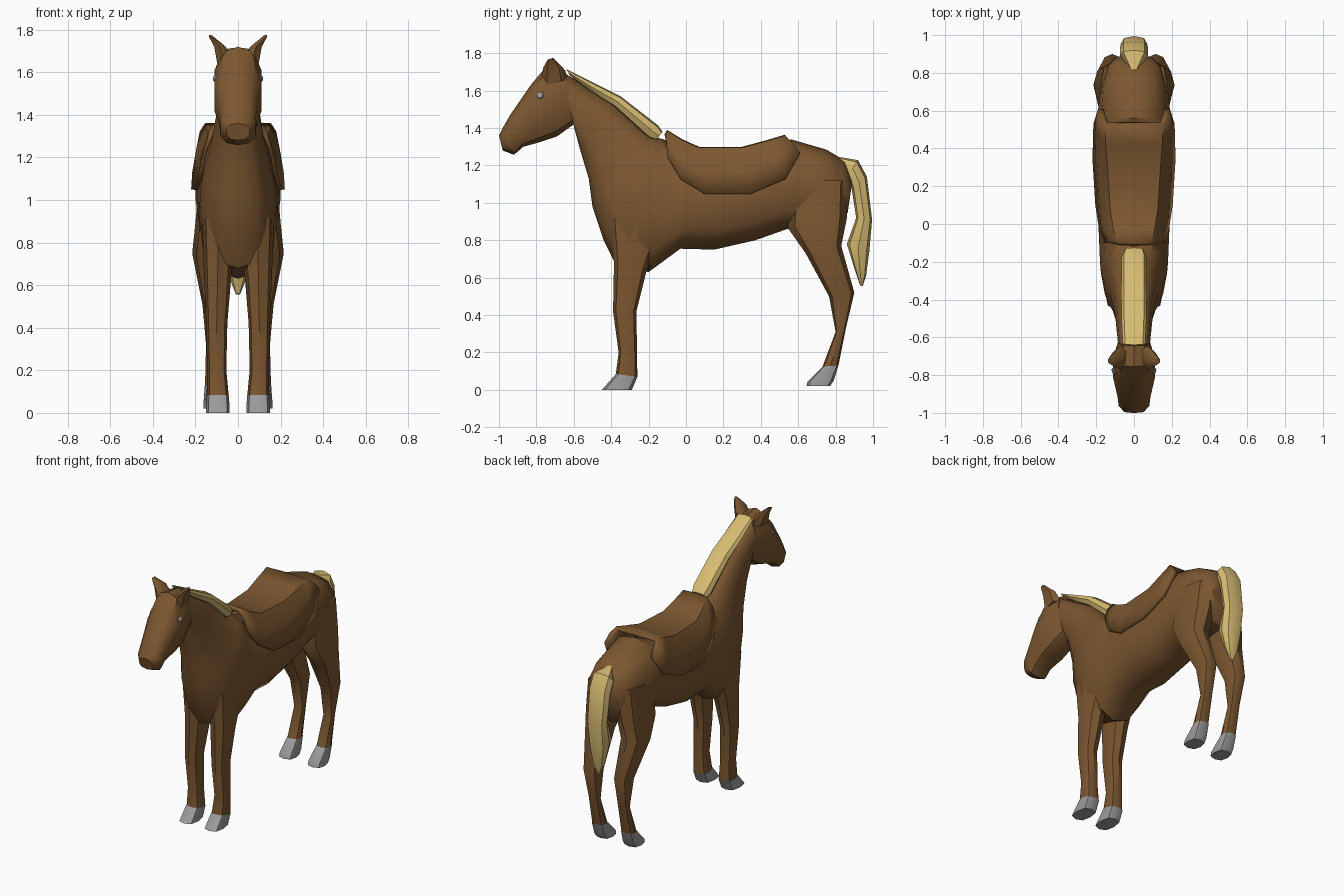
import bpy, bmesh, math
from mathutils import Vector


def material(name, rgb):
    m = bpy.data.materials.new(name)
    m.diffuse_color = (*rgb, 1)
    return m


BROWN = material("brown coat", (0.2, 0.095, 0.03))
BLOND = material("blond hair", (0.68, 0.5, 0.17))
GREY = material("grey horn", (0.33, 0.33, 0.33))


def finish(bm, name, mat, angle=40):
    bmesh.ops.recalc_face_normals(bm, faces=bm.faces)
    me = bpy.data.meshes.new(name)
    bm.to_mesh(me)
    bm.free()
    ob = bpy.data.objects.new(name, me)
    bpy.context.collection.objects.link(ob)
    me.materials.append(mat)
    bpy.ops.object.select_all(action='DESELECT')
    ob.select_set(True)
    bpy.context.view_layer.objects.active = ob
    bpy.ops.object.shade_smooth_by_angle(angle=math.radians(angle))
    return ob


def loft(name, mat, sections, sides=10, power=0.8, flip=1):
    """Each section: y, z of one edge, y, z of the other, half width, x centre."""
    bm = bmesh.new()
    rings = []
    for y1, z1, y2, z2, w, *cx in sections:
        x = cx[0] * flip if cx else 0
        mid = Vector((x, (y1 + y2) / 2, (z1 + z2) / 2))
        half = Vector((0, (y2 - y1) / 2, (z2 - z1) / 2))
        ring = []
        for i in range(sides):
            a = 2 * math.pi * i / sides
            c = math.copysign(abs(math.cos(a)) ** power, math.cos(a))
            s = math.copysign(abs(math.sin(a)) ** power, math.sin(a))
            ring.append(bm.verts.new(mid + half * c + Vector((w * s, 0, 0))))
        rings.append(ring)
    for a, b in zip(rings, rings[1:]):
        for i in range(sides):
            j = (i + 1) % sides
            bm.faces.new((a[i], a[j], b[j], b[i]))
    bm.faces.new(rings[0])
    bm.faces.new(rings[-1])
    return finish(bm, name, mat)


# Neck, chest, barrel and croup in one sweep
loft("body", BROWN, [
    (-0.60, 1.41, -0.66, 1.70, 0.085), (-0.565, 1.28, -0.40, 1.54, 0.10),
    (-0.52, 1.13, -0.20, 1.36, 0.13), (-0.50, 0.98, -0.12, 1.34, 0.155),
    (-0.44, 0.80, -0.08, 1.32, 0.175), (-0.38, 0.68, -0.03, 1.29, 0.18),
    (-0.20, 0.63, 0.03, 1.27, 0.185), (-0.03, 0.755, 0.10, 1.26, 0.19),
    (0.15, 0.75, 0.25, 1.26, 0.20), (0.37, 0.80, 0.42, 1.27, 0.20),
    (0.54, 0.86, 0.56, 1.34, 0.195), (0.68, 0.84, 0.75, 1.285, 0.18),
    (0.81, 0.86, 0.85, 1.225, 0.15), (0.865, 0.95, 0.89, 1.12, 0.10)], sides=12)

# Head
head = loft("head", BROWN, [
    (-0.60, 1.42, -0.645, 1.71, 0.085), (-0.69, 1.355, -0.755, 1.72, 0.115),
    (-0.78, 1.325, -0.83, 1.63, 0.115), (-0.87, 1.30, -0.94, 1.47, 0.09),
    (-0.92, 1.257, -0.98, 1.40, 0.085), (-0.98, 1.28, -1.0, 1.36, 0.055)])
bpy.context.view_layer.update()

# Mane along the crest
loft("mane", BLOND, [
    (-0.62, 1.68, -0.64, 1.715, 0.06), (-0.52, 1.60, -0.50, 1.645, 0.066),
    (-0.38, 1.51, -0.35, 1.57, 0.068), (-0.20, 1.345, -0.15, 1.415, 0.066),
    (-0.16, 1.335, -0.125, 1.38, 0.055)], sides=8, power=0.7)

# Tail
loft("tail", BLOND, [
    (0.815, 1.20, 0.82, 1.245, 0.02), (0.86, 1.14, 0.92, 1.228, 0.075),
    (0.885, 1.08, 0.967, 1.14, 0.075), (0.91, 0.92, 0.995, 0.91, 0.07),
    (0.86, 0.78, 0.98, 0.74, 0.065), (0.90, 0.65, 0.963, 0.61, 0.04),
    (0.93, 0.56, 0.945, 0.555, 0.01)], sides=8)

# Paired parts
for label, f in (("left", 1), ("right", -1)):
    loft(label + "_front_leg", BROWN, [
        (-0.42, 0.92, -0.10, 0.92, 0.08, 0.09), (-0.385, 0.68, -0.21, 0.64, 0.065, 0.095),
        (-0.39, 0.42, -0.265, 0.42, 0.05, 0.10), (-0.36, 0.20, -0.262, 0.20, 0.045, 0.10),
        (-0.375, 0.085, -0.26, 0.07, 0.052, 0.095)], sides=8, flip=f)
    loft(label + "_front_hoof", GREY, [
        (-0.375, 0.085, -0.26, 0.07, 0.053, 0.095),
        (-0.45, 0.0, -0.29, 0.0, 0.056, 0.095)], sides=8, power=0.7, flip=f)
    loft(label + "_hind_leg", BROWN, [
        (0.56, 1.12, 0.865, 1.12, 0.09, 0.09), (0.545, 0.865, 0.86, 0.92, 0.085, 0.115),
        (0.64, 0.73, 0.83, 0.77, 0.08, 0.135), (0.765, 0.50, 0.90, 0.52, 0.052, 0.115),
        (0.80, 0.31, 0.855, 0.33, 0.04, 0.11), (0.73, 0.125, 0.815, 0.13, 0.045, 0.11)],
        sides=8, flip=f)
    loft(label + "_hind_hoof", GREY, [
        (0.73, 0.125, 0.815, 0.13, 0.046, 0.11), (0.65, 0.045, 0.79, 0.05, 0.054, 0.108),
        (0.645, 0.02, 0.77, 0.02, 0.054, 0.108)], sides=8, power=0.7, flip=f)
    loft(label + "_ear", BROWN, [
        (-0.77, 1.62, -0.64, 1.66, 0.045, 0.055), (-0.765, 1.72, -0.655, 1.72, 0.03, 0.085),
        (-0.74, 1.765, -0.71, 1.775, 0.008, 0.13)], sides=6, flip=f)
    # Eye: a thin plate lying on the cheek
    hit, loc, normal, _ = head.ray_cast(Vector((0.5 * f, -0.78, 1.575)), Vector((-f, 0, 0)))
    if not hit:
        loc, normal = Vector((0.11 * f, -0.78, 1.575)), Vector((f, 0, 0))
    bm = bmesh.new()
    bmesh.ops.create_cone(bm, cap_ends=True, segments=8, radius1=0.02, radius2=0.016, depth=0.008)
    bmesh.ops.rotate(bm, verts=bm.verts, matrix=normal.to_track_quat('Z', 'Y').to_matrix())
    bmesh.ops.translate(bm, verts=bm.verts, vec=loc)
    finish(bm, label + "_eye", GREY)

# Saddle: y at the top, top z, top half width, y at the hem, hem z, hem half width
bm = bmesh.new()
rows = []
for yt, zt, wt, yb, zb, wb in [
        (-0.10, 1.39, 0.09, -0.10, 1.25, 0.155), (-0.02, 1.34, 0.11, -0.03, 1.13, 0.185),
        (0.07, 1.30, 0.125, 0.10, 1.05, 0.205), (0.30, 1.30, 0.14, 0.34, 1.05, 0.22),
        (0.43, 1.335, 0.15, 0.53, 1.13, 0.215), (0.53, 1.365, 0.155, 0.61, 1.27, 0.19)]:
    ym, zm, wm = (yt + yb) / 2, zt * 0.55 + zb * 0.45, wt * 0.3 + wb * 0.7
    half = [(wb, yb, zb), (wm, ym, zm), (wt, yt, zt - 0.005)]
    pts = half + [(0, yt, zt)] + [(-x, y, z) for x, y, z in reversed(half)]
    rows.append([bm.verts.new(p) for p in pts])
for a, b in zip(rows, rows[1:]):
    for i in range(len(a) - 1):
        bm.faces.new((a[i], b[i], b[i + 1], a[i + 1]))
saddle = finish(bm, "saddle", BROWN, 35)
thick = saddle.modifiers.new("thickness", 'SOLIDIFY')
thick.thickness = 0.03
thick.offset = -1
